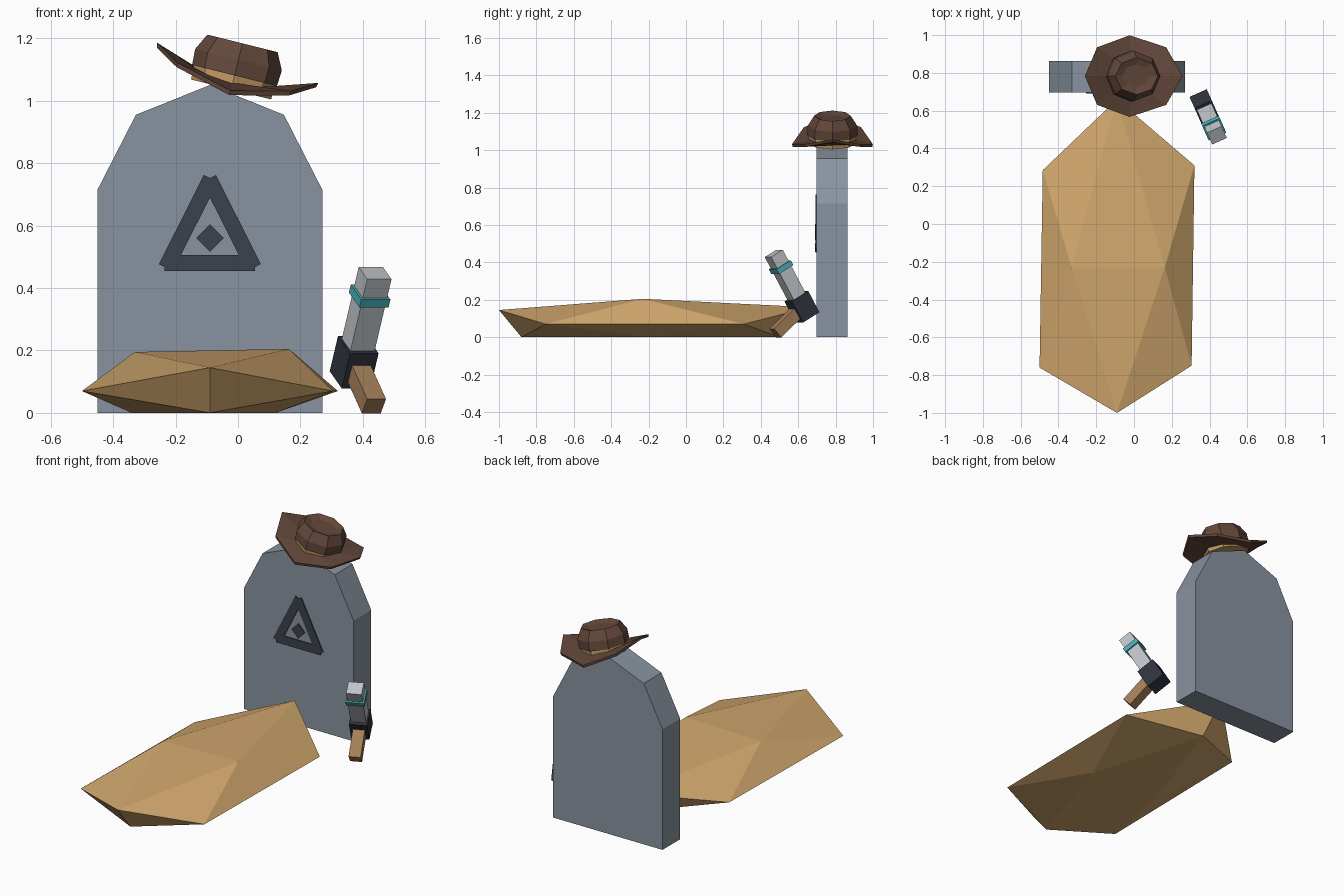
import bpy, bmesh
from math import radians, sin, cos, pi
from mathutils import Matrix, Vector

if "Cube" in bpy.data.objects:
    bpy.data.objects.remove(bpy.data.objects["Cube"])


def material(name, rgb):
    m = bpy.data.materials.new(name)
    m.use_nodes = True
    m.diffuse_color = (*rgb, 1)
    m.node_tree.nodes["Principled BSDF"].inputs["Base Color"].default_value = (*rgb, 1)
    return m


STONE = material("grey stone", (.25, .295, .35))
MARK = material("dark slate", (.046, .053, .072))
SAND = material("sandy earth", (.645, .392, .156))
FELT = material("brown felt", (.125, .064, .043))
BAND = material("tan band", (.53, .32, .125))
STEEL = material("pale steel", (.52, .55, .58))
TEAL = material("teal", (.07, .42, .47))
IRON = material("dark iron", (.03, .034, .048))
WOOD = material("brown wood", (.376, .21, .1))


def finish(bm, name, mat, matrix=Matrix()):
    bm.transform(matrix)
    bmesh.ops.recalc_face_normals(bm, faces=bm.faces)
    mesh = bpy.data.meshes.new(name)
    bm.to_mesh(mesh)
    bm.free()
    mesh.materials.append(mat)
    ob = bpy.data.objects.new(name, mesh)
    bpy.context.collection.objects.link(ob)
    return ob


def box(name, mat, centre, size, matrix=Matrix()):
    bm = bmesh.new()
    bmesh.ops.create_cube(bm, size=1)
    return finish(bm, name, mat, matrix @ Matrix.Translation(centre) @ Matrix.Diagonal((*size, 1)))


def loft(name, mat, rings, matrix, closed=False):
    """Join equal rings of points; cap the ends unless the rings form a loop."""
    bm = bmesh.new()
    loops = [[bm.verts.new(p) for p in ring] for ring in rings]
    n = len(loops[0])
    pairs = list(zip(loops, loops[1:]))
    if closed:
        pairs.append((loops[-1], loops[0]))
    else:
        bm.faces.new(loops[0])
        bm.faces.new(loops[-1])
    for a, b in pairs:
        for i in range(n):
            j = (i + 1) % n
            bm.faces.new((a[i], a[j], b[j], b[i]))
    return finish(bm, name, mat, matrix)


def octagon(rx, ry, z, lift=0):
    """Eight-sided ring, with its left and right raised by lift and its ends lowered."""
    pts = []
    for i in range(8):
        a = i * pi / 4
        pts.append((rx * cos(a), ry * sin(a), z + lift * cos(2 * a)))
    return pts


# Headstone: faceted arch profile given depth
MID = -.09
half = [(.36, 0), (.36, .715), (.237, .955)]
profile = half + [(0, 1.05)] + [(-x, z) for x, z in reversed(half)]
loft("headstone", STONE, [[(MID + x, y, z) for x, z in profile] for y in (.697, .863)], Matrix())

# Triangle emblem: three thin bars and a diamond
FACE = .695
box("emblem_base_bar", MARK, (MID, FACE, .48), (.29, .008, .05))
for side, label in ((-1, "right"), (1, "left")):
    place = Matrix.Translation((MID + side * .069, FACE, .608)) @ Matrix.Rotation(radians(-side * 26.7), 4, 'Y')
    box("emblem_" + label + "_bar", MARK, (0, 0, 0), (.05, .0075, .32), place)
box("emblem_diamond", MARK, (0, 0, 0), (.062, .008, .062),
    Matrix.Translation((MID, FACE, .56)) @ Matrix.Rotation(pi / 4, 4, 'Y'))

# Grave mound: faceted hull around a low ridge
mound_points = [
    (MID, -1, .145), (MID, .66, .16),
    (-.33, -.23, .195), (.163, -.23, .205),
    (-.5, -.76, .07), (.305, -.75, .07), (-.483, .285, .07), (.32, .31, .07),
    (MID, -.88, 0), (MID, .5, 0), (-.34, -.22, 0), (.12, -.22, 0),
]
bm = bmesh.new()
for p in mound_points:
    bm.verts.new(p)
bmesh.ops.convex_hull(bm, input=bm.verts)
finish(bm, "grave_mound", SAND)

# Hat: tilted on top of the headstone
hat = Matrix.Translation((-.015, .783, 1.065)) @ Matrix.Rotation(radians(14), 4, 'Y')
loft("hat_brim", FELT, [
    octagon(.125, .115, .0, .008),
    octagon(.266, .216, .012, .046),
    octagon(.263, .213, -.003, .046),
    octagon(.125, .115, -.018, .008),
], hat, closed=True)
loft("hat_band", BAND, [octagon(.132, .125, -.03), octagon(.135, .128, .018)], hat)
loft("hat_crown", FELT, [
    octagon(.14, .136, .016),
    octagon(.143, .132, .068),
    octagon(.116, .098, .122),
    octagon(.075, .062, .108),
], hat)

# Broken hammer: head leaning back, short handle pointing down and forward
base = Matrix.Translation((.372, .62, .162)) @ Matrix.Rotation(radians(24), 4, 'Z')
head = base @ Matrix.Rotation(radians(30), 4, 'X')
grip = base @ Matrix.Rotation(radians(42), 4, 'X')
box("hammer_iron_end", IRON, (0, 0, 0), (.1, .11, .13), head)
box("hammer_steel_head", STEEL, (0, 0, .19), (.085, .078, .28), head)
box("hammer_teal_ring", TEAL, (0, 0, .245), (.102, .096, .03), head)
box("hammer_handle", WOOD, (0, -.11, 0), (.066, .2, .062), grip)
